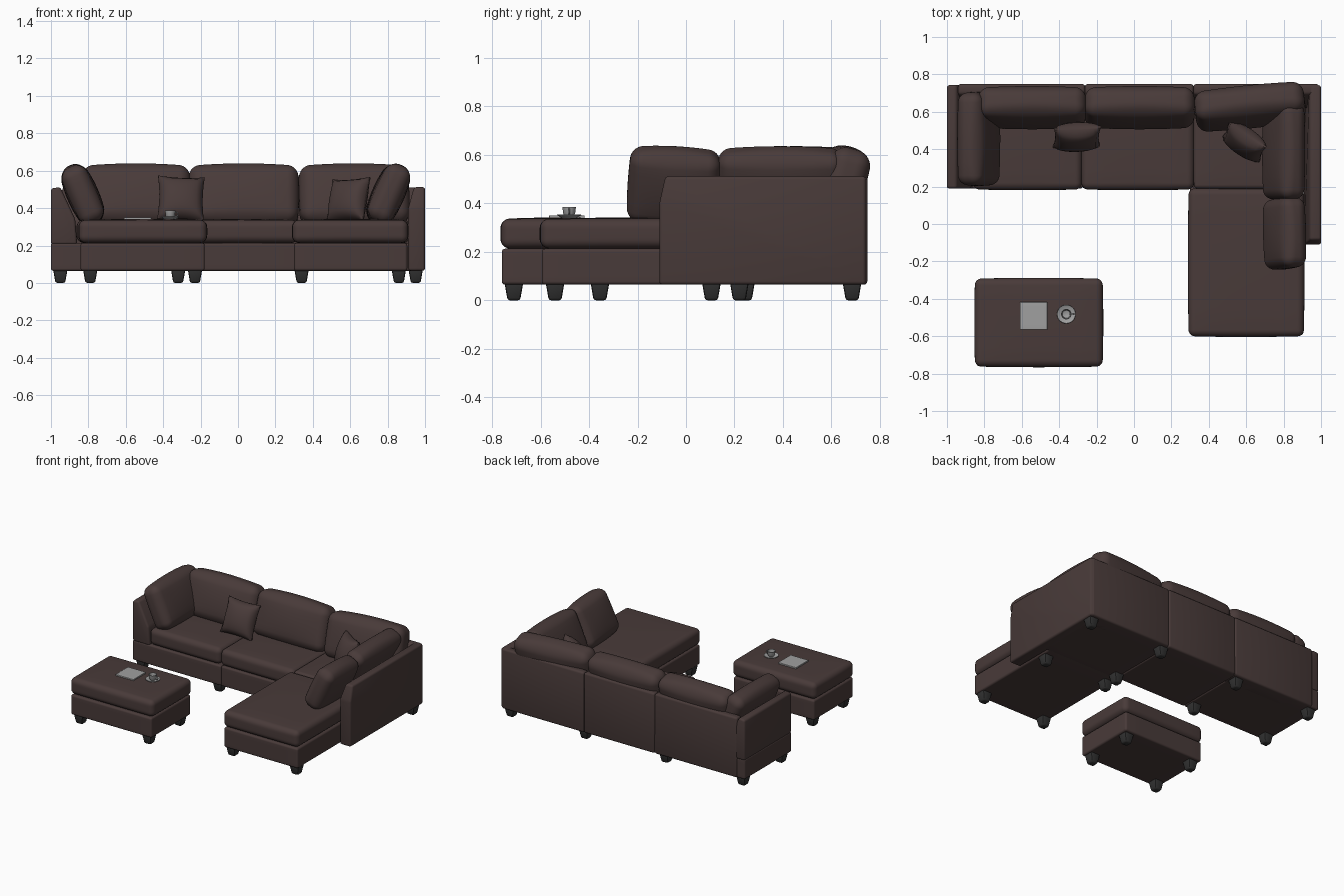
import bpy, bmesh, math
from mathutils import Vector, Euler

cube = bpy.data.objects.get("Cube")
if cube:
    bpy.data.objects.remove(cube, do_unlink=True)


def material(name, rgb):
    m = bpy.data.materials.new(name)
    m.use_nodes = True
    m.diffuse_color = (*rgb, 1)
    m.node_tree.nodes["Principled BSDF"].inputs["Base Color"].default_value = (*rgb, 1)
    return m


BROWN = material("brown_upholstery", (0.066, 0.043, 0.041))
DARK = material("dark_legs", (0.03, 0.03, 0.03))
GREY = material("light_grey", (0.35, 0.35, 0.35))


def finish(name, bm, mat, loc=(0, 0, 0), rot=(0, 0, 0), angle=40):
    bmesh.ops.recalc_face_normals(bm, faces=bm.faces)
    me = bpy.data.meshes.new(name)
    bm.to_mesh(me)
    bm.free()
    me.materials.append(mat)
    ob = bpy.data.objects.new(name, me)
    ob.location = loc
    ob.rotation_euler = Euler(rot)
    bpy.context.collection.objects.link(ob)
    bpy.ops.object.select_all(action='DESELECT')
    ob.select_set(True)
    bpy.context.view_layer.objects.active = ob
    bpy.ops.object.shade_smooth_by_angle(angle=math.radians(angle))
    return ob


def grid_cube(n):
    bm = bmesh.new()
    bmesh.ops.create_cube(bm, size=2)
    bmesh.ops.subdivide_edges(bm, edges=bm.edges, cuts=n - 1, use_grid_fill=True)
    return bm


def soft_box(name, loc, size, r, bulge=(0, 0, 0), rot=(0, 0, 0), mat=BROWN):
    """Rounded box whose faces swell outwards like stuffed upholstery."""
    n, ring = 14, 4
    h = [s / 2 for s in size]
    bm = grid_cube(n)
    edge = 1 - 2 * ring / n
    for v in bm.verts:
        p, core = Vector(), Vector()
        for i in range(3):
            u = v.co[i]
            flat = h[i] - r
            a = abs(u)
            d = flat * a / edge if a <= edge else flat + r * (a - edge) / (1 - edge)
            p[i] = math.copysign(d, u)
            core[i] = math.copysign(min(d, flat), u)
        out = p - core
        p = core + out.normalized() * r
        u = [p[i] / h[i] for i in range(3)]
        for i in range(3):
            j, k = (i + 1) % 3, (i + 2) % 3
            p[i] += bulge[i] * u[i] * (1 - u[j] ** 2) * (1 - u[k] ** 2)
        v.co = p
    return finish(name, bm, mat, loc, rot, 60)


def span_box(name, x, y, z, r, bulge=(0, 0, 0), mat=BROWN):
    lo, hi = zip(x, y, z)
    return soft_box(name, [(a + b) / 2 for a, b in zip(lo, hi)],
                    [b - a for a, b in zip(lo, hi)], r, bulge, mat=mat)


def extruded(name, outline, vec, bevel=0.014):
    """Closed outline pushed along a vector, with softened edges."""
    bm = bmesh.new()
    f = bm.faces.new([bm.verts.new(p) for p in outline])
    ret = bmesh.ops.extrude_face_region(bm, geom=[f])
    bmesh.ops.translate(bm, vec=vec, verts=[g for g in ret["geom"] if isinstance(g, bmesh.types.BMVert)])
    bmesh.ops.bevel(bm, geom=bm.edges[:], offset=bevel, segments=3, profile=0.5, affect='EDGES')
    return finish(name, bm, BROWN)


def throw_pillow(name, loc, rot, side=0.25, thick=0.12):
    bm = grid_cube(12)
    for v in bm.verts:
        x, y, z = v.co
        puff = ((1 - x * x) * (1 - z * z)) ** 0.45
        pull = 1 - 0.07 * (1 - x * x) * z * z, 1 - 0.07 * (1 - z * z) * x * x
        v.co = (x * side / 2 * pull[1], y * (0.006 + puff * thick / 2), z * side / 2 * pull[0])
    return finish(name, bm, BROWN, loc, rot, 60)


def lathe(name, profile, loc, mat):
    bm = bmesh.new()
    vs = [bm.verts.new((r, 0, z)) for r, z in profile]
    es = [bm.edges.new(p) for p in zip(vs, vs[1:])]
    bmesh.ops.spin(bm, geom=vs + es, axis=(0, 0, 1), cent=(0, 0, 0), steps=28, angle=math.tau)
    bmesh.ops.remove_doubles(bm, verts=bm.verts, dist=0.0001)
    return finish(name, bm, mat, loc)


def leg(name, x, y):
    bm = bmesh.new()
    bmesh.ops.create_cube(bm, size=1)
    for v in bm.verts:
        w = 0.078 if v.co.z > 0 else 0.052
        v.co = (v.co.x * w, v.co.y * w, 0.075 * (v.co.z + 0.5))
    bmesh.ops.bevel(bm, geom=bm.edges[:], offset=0.01, segments=2, profile=0.5, affect='EDGES')
    finish(name, bm, DARK, (x, y, 0))


# Wooden-style legs
spots = [(-0.95, 0.685), (-0.32, 0.685), (0.34, 0.685), (0.95, 0.685),
         (-0.95, 0.245), (-0.32, 0.245), (0.34, 0.22)]
spots += [(x, y) for x in (0.34, 0.86) for y in (-0.54, 0.105)]
spots += [(x, y) for x in (-0.79, -0.23) for y in (-0.71, -0.355)]
for i, (x, y) in enumerate(spots):
    leg(f"leg_{i + 1}", x, y)

# Base frames
BASE = (0.065, 0.213)
span_box("left_base", (-1, -0.275), (0.19, 0.74), BASE, 0.012)
span_box("middle_base", (-0.275, 0.315), (0.19, 0.74), BASE, 0.012)
span_box("corner_base", (0.315, 0.95), (0.18, 0.74), BASE, 0.012)
span_box("chaise_base", (0.3, 0.905), (-0.595, 0.2), BASE, 0.014)
span_box("ottoman_base", (-0.842, -0.178), (-0.76, -0.297), BASE, 0.014)

# Seat cushions
SEAT = (0.215, 0.336)
swell = (0.004, 0.004, 0.006)
span_box("left_seat", (-0.86, -0.28), (0.185, 0.66), SEAT, 0.035, swell)
span_box("middle_seat", (-0.28, 0.32), (0.185, 0.66), SEAT, 0.035, swell)
span_box("corner_seat", (0.32, 0.91), (0.19, 0.66), SEAT, 0.02, swell)
span_box("chaise_seat", (0.292, 0.908), (-0.6, 0.19), SEAT, 0.035, swell)
span_box("ottoman_cushion", (-0.85, -0.168), (-0.762, -0.292), SEAT, 0.035, swell)

# Backrest panels, sloping on the inside
back = [(0.748, 0.065), (0.748, 0.51), (0.695, 0.51), (0.62, 0.34), (0.62, 0.065)]
for name, x0, x1 in (("left_back", -0.94, -0.262), ("middle_back", -0.262, 0.318), ("corner_back", 0.318, 0.99)):
    extruded(name, [(x0, y, z) for y, z in back], (x1 - x0, 0, 0))

# Arms, sloping on the inside
arm = [(-1, 0.205), (-1, 0.505), (-0.95, 0.512), (-0.87, 0.34), (-0.86, 0.205)]
extruded("short_arm", [(x, 0.19, z) for x, z in arm], (0, 0.553, 0))
long_arm = extruded("long_arm", [(1, -0.11, 0.065), (1, -0.11, 0.4), (1, -0.085, 0.512),
                                 (1, 0.742, 0.512), (1, 0.742, 0.065)], (-0.09, 0, 0))
for v in long_arm.data.vertices:
    if v.co.x < 0.955 and v.co.z > 0.4:
        v.co.x += 0.03 * (v.co.z - 0.4) / 0.11

# Back cushions leaning on the backrest
lean = math.radians(-16)
puffy = (0.006, 0.02, 0.018)
for name, x, y, w, turn in (("left_back_cushion", -0.545, 0.622, 0.57, 0),
                            ("middle_back_cushion", 0.03, 0.622, 0.58, 0),
                            ("corner_back_cushion", 0.62, 0.627, 0.58, 0.1)):
    soft_box(name, (x, y, 0.468), (w, 0.16, 0.31), 0.055, puffy, (lean, 0, turn))

# Side cushions leaning on the arms
tilt = math.radians(24)
puffy = (0.018, 0.006, 0.016)
for name, x, y, length, rot in (("short_arm_cushion", -0.83, 0.455, 0.49, (0, -tilt, 0)),
                                ("corner_side_cushion", 0.8, 0.39, 0.51, (0, tilt, 0)),
                                ("chaise_side_cushion", 0.805, -0.05, 0.37, (-0.06, tilt, 0))):
    soft_box(name, (x, y, 0.472), (0.135, length, 0.31), 0.05, puffy, rot)

# Throw pillows
throw_pillow("middle_throw_pillow", (-0.305, 0.465, 0.452), (-0.4, 0.04, 0.04))
throw_pillow("corner_throw_pillow", (0.59, 0.44, 0.445), (-0.35, -0.06, -0.6), 0.24)

# Magazine, saucer and cup on the ottoman
span_box("magazine", (-0.61, -0.463), (-0.565, -0.418), (0.338, 0.351), 0.003, mat=GREY)
cup_at = (-0.362, -0.482, 0.34)
lathe("saucer", [(0, 0), (0.03, 0), (0.05, 0.011), (0.049, 0.014), (0.03, 0.005), (0, 0.005)], cup_at, GREY)
lathe("cup", [(0, 0.006), (0.017, 0.006), (0.025, 0.02), (0.028, 0.046), (0.025, 0.046),
              (0.021, 0.02), (0, 0.012)], cup_at, GREY)
bpy.ops.mesh.primitive_torus_add(major_radius=0.011, minor_radius=0.003, major_segments=16, minor_segments=8,
                                 location=(-0.331, -0.482, 0.367), rotation=(math.pi / 2, 0, 0))
handle = bpy.context.object
handle.name = "cup_handle"
handle.data.materials.append(GREY)
bpy.ops.object.shade_smooth()
